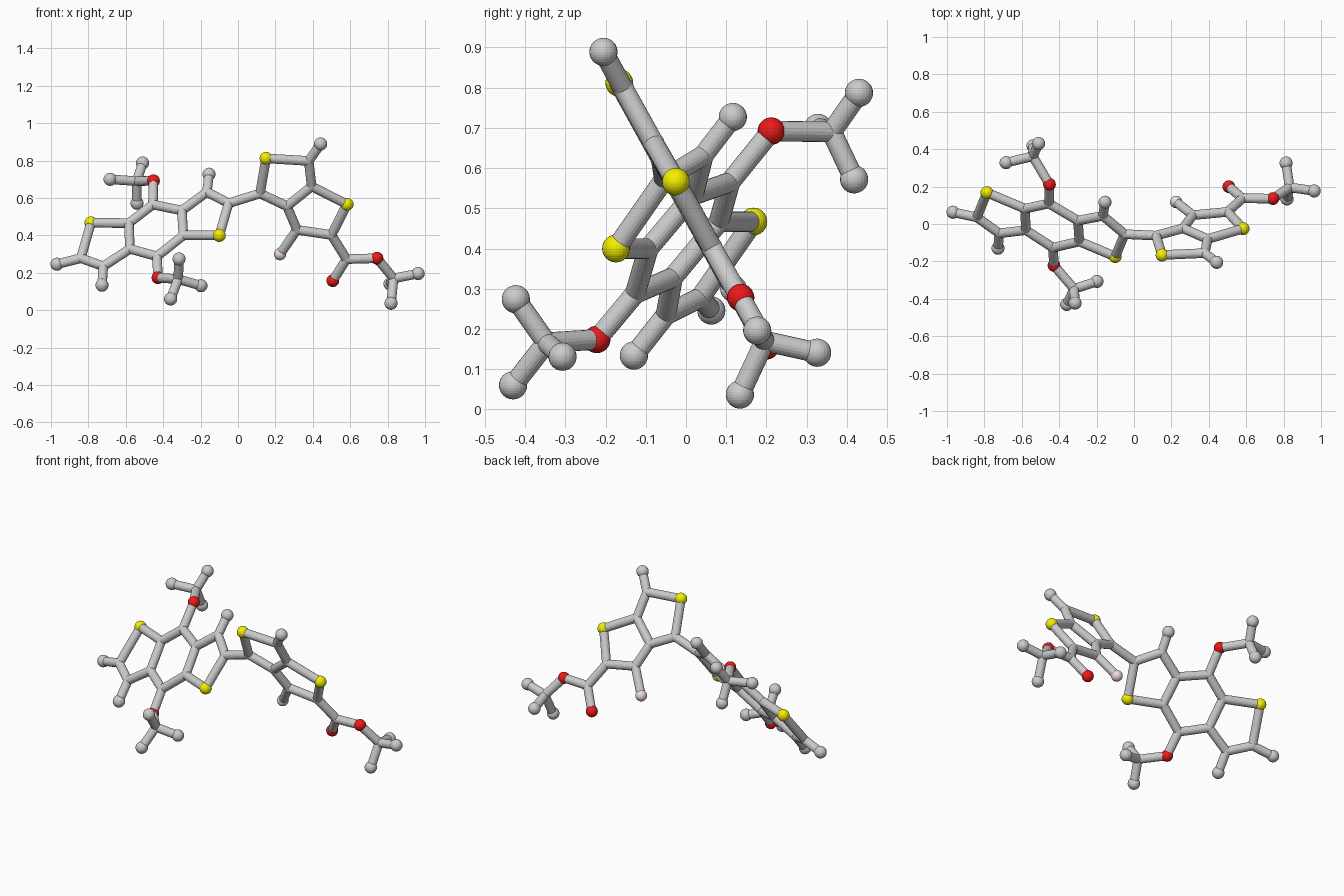
import bpy, bmesh
from mathutils import Vector, Matrix

if "Cube" in bpy.data.objects:
    bpy.data.objects.remove(bpy.data.objects["Cube"])

JOINT, BALL, STICK = 0.0265, 0.035, 0.0255


def material(name, rgb):
    m = bpy.data.materials.new(name)
    m.diffuse_color = (*rgb, 1)
    m.use_nodes = True
    m.node_tree.nodes["Principled BSDF"].inputs["Base Color"].default_value = m.diffuse_color
    return m


MATS = {
    "sulfur": material("yellow", (0.9, 0.86, 0.0)),
    "oxygen": material("red", (0.85, 0.01, 0.01)),
    "hydrogen": material("pale_pink", (0.85, 0.72, 0.74)),
}


def finish(bm, name, mat=None):
    me = bpy.data.meshes.new(name)
    bm.to_mesh(me)
    bm.free()
    ob = bpy.data.objects.new(name, me)
    bpy.context.collection.objects.link(ob)
    if mat:
        me.materials.append(mat)


def balls(name, points, r, mat=None):
    bm = bmesh.new()
    for p in points:
        bmesh.ops.create_uvsphere(bm, u_segments=24, v_segments=16, radius=r,
                                  matrix=Matrix.Translation(p))
    finish(bm, name, mat)


def sticks(name, pairs):
    bm = bmesh.new()
    for a, b in pairs:
        d = b - a
        rot = d.to_track_quat('Z', 'Y').to_matrix().to_4x4()
        bmesh.ops.create_cone(bm, cap_ends=True, segments=20, radius1=STICK, radius2=STICK,
                              depth=d.length, matrix=Matrix.Translation((a + b) / 2) @ rot)
    finish(bm, name)


def on_plane(flat, a, b, c):
    """Lift (x, z) points onto the tilted plane y = a + b*x + c*z."""
    return {k: Vector((x, a + b * x + c * z, z)) for k, (x, z) in flat.items()}


def fragment(name, atoms, bonds):
    """Key's first letter sets the kind: C joint, M end ball, S, O, H."""
    sticks(name + "_bonds", [(atoms[i], atoms[j]) for i, j in (s.split("-") for s in bonds.split())])
    for letter, kind, r in (("C", "joint", JOINT), ("M", "end_carbon", BALL), ("S", "sulfur", 0.0345),
                            ("O", "oxygen", 0.034), ("H", "hydrogen", 0.033)):
        pts = [p for k, p in atoms.items() if k[0] == letter]
        if pts:
            balls(name + "_" + kind, pts, r, MATS.get(kind))


# Left flat three-ring plate
left = on_plane({
    "S1": (-.786, .467), "C2": (-.84, .278), "C3": (-.72, .235), "C4": (-.578, .328),
    "C5": (-.583, .466), "C6": (-.455, .565), "C7": (-.30, .533), "C8": (-.292, .40),
    "C9": (-.433, .288), "C10": (-.166, .632), "C11": (-.05, .572), "S2": (-.10, .40),
    "M1": (-.968, .246), "M2": (-.727, .134), "M3": (-.155, .727),
    "O1": (-.452, .692), "O2": (-.428, .174),
}, -.543, -.418, .818)
fragment("left_rings", left,
         "S1-C2 C2-C3 C3-C4 C4-C5 C5-S1 C5-C6 C6-C7 C7-C8 C8-C9 C9-C4 "
         "C7-C10 C10-C11 C11-S2 S2-C8 C2-M1 C3-M2 C10-M3 C6-O1 C9-O2")

# Right flat two-ring plate with its side branch
right = on_plane({
    "S3": (.15, .812), "C12": (.118, .624), "C13": (.262, .556), "C14": (.394, .662),
    "C15": (.378, .798), "M4": (.442, .889), "S4": (.583, .566), "C16": (.50, .402),
    "C17": (.315, .43), "H1": (.225, .30), "C18": (.58, .273), "O3": (.507, .158), "O4": (.743, .278),
}, .2815, .011, -.553)
fragment("right_rings", right,
         "S3-C12 C12-C13 C13-C14 C14-C15 C15-S3 C15-M4 C14-S4 S4-C16 C16-C17 C17-C13 "
         "C17-H1 C16-C18 C18-O3 C18-O4")

# Link between the two plates
sticks("link_bond", [(left["C11"], right["C12"])])

# Three-pronged end groups: anchor, hub, tips
for name, anchor, hub, tips in (
    ("upper_prongs", left["O1"], (-.541, .362, .69),
     ((-.684, .328, .70), (-.51, .43, .787), (-.54, .418, .572))),
    ("lower_prongs", left["O2"], (-.32, -.347, .166),
     ((-.315, -.423, .274), (-.36, -.43, .06), (-.198, -.307, .131))),
    ("right_prongs", right["O4"], (.832, .196, .17),
     ((.963, .177, .196), (.818, .134, .037), (.813, .326, .141))),
):
    hub = Vector(hub)
    tips = [Vector(t) for t in tips]
    sticks(name + "_bonds", [(hub, p) for p in [anchor] + tips])
    balls(name + "_hub", [hub], JOINT)
    balls(name + "_tips", tips, BALL)
